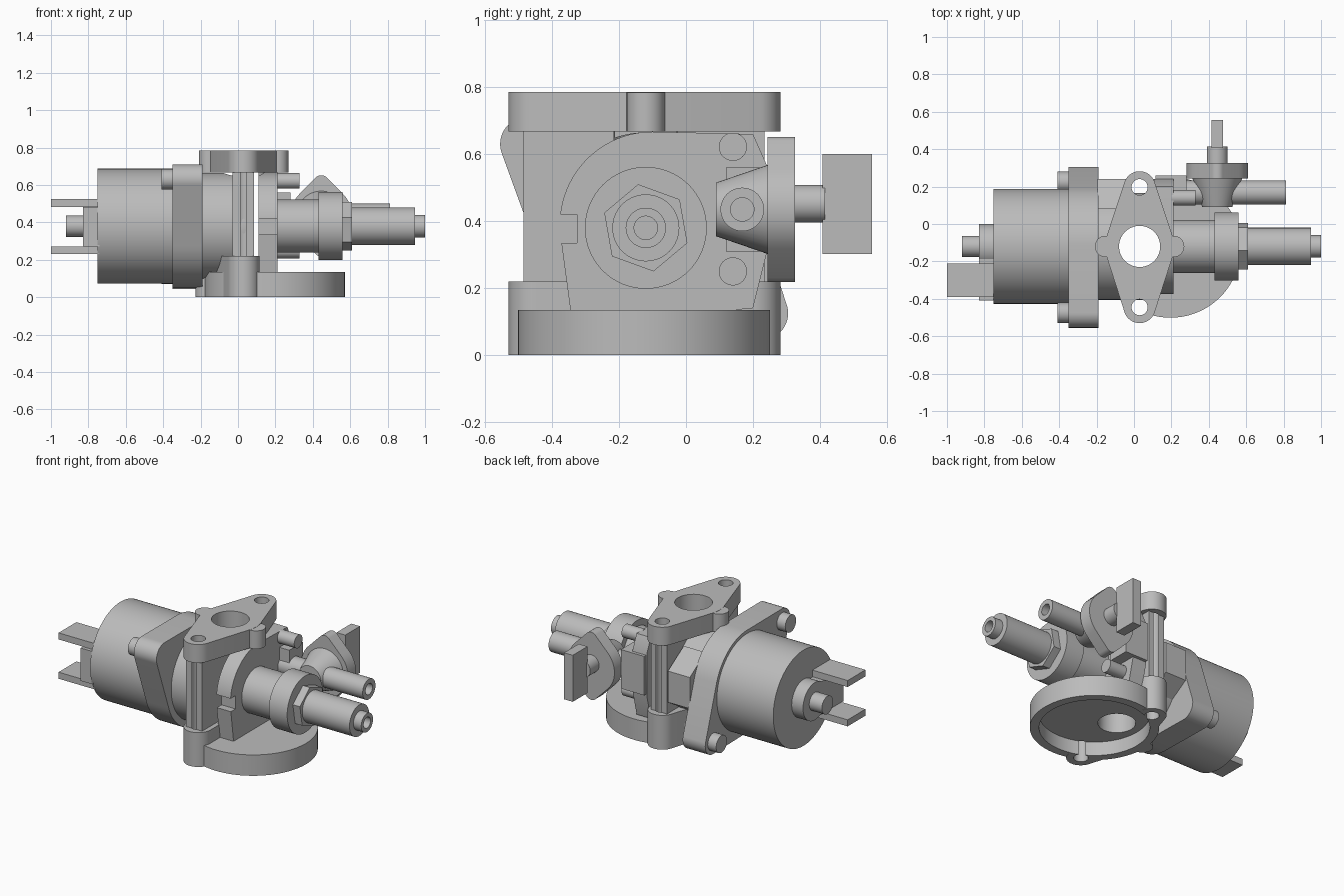
import bpy, bmesh, math
from mathutils import geometry, Vector

cube = bpy.data.objects.get("Cube")
if cube:
    bpy.data.objects.remove(cube, do_unlink=True)

metal = bpy.data.materials.new("cast_grey")
metal.use_nodes = True
grey = (0.5, 0.5, 0.5, 1)
metal.diffuse_color = grey
metal.node_tree.nodes["Principled BSDF"].inputs["Base Color"].default_value = grey

AY, AZ = -0.12, 0.38          # main shaft axis
BX = 0.03                     # vertical bore x


def circle(a, b, r, n=48, turn=0.0):
    return [(a + r * math.cos(turn + math.tau * i / n),
             b + r * math.sin(turn + math.tau * i / n)) for i in range(n)]


def rect(a0, a1, b0, b1):
    return [(a0, b0), (a1, b0), (a1, b1), (a0, b1)]


def hull(*groups):
    pts = [Vector(p) for g in groups for p in g]
    return [tuple(pts[i]) for i in geometry.convex_hull_2d(pts)]


def place(axis, a, b, t):
    return {"x": (t, a, b), "y": (a, t, b), "z": (a, b, t)}[axis]


def loft(name, axis, lower, upper, lo, hi):
    """Solid between two outlines lying across the given axis."""
    bm = bmesh.new()
    low = [bm.verts.new(place(axis, a, b, lo)) for a, b in lower]
    top = [bm.verts.new(place(axis, a, b, hi)) for a, b in upper]
    n = len(low)
    bm.faces.new(low)
    bm.faces.new(top)
    for i in range(n):
        j = (i + 1) % n
        bm.faces.new((low[i], low[j], top[j], top[i]))
    bmesh.ops.recalc_face_normals(bm, faces=bm.faces)
    mesh = bpy.data.meshes.new(name)
    bm.to_mesh(mesh)
    bm.free()
    mesh.materials.append(metal)
    ob = bpy.data.objects.new(name, mesh)
    bpy.context.collection.objects.link(ob)
    return ob


def prism(name, axis, outline, lo, hi):
    return loft(name, axis, outline, outline, lo, hi)


def select(ob):
    bpy.ops.object.select_all(action="DESELECT")
    ob.select_set(True)
    bpy.context.view_layer.objects.active = ob


def cut(targets, axis, outline, lo, hi):
    """Remove a prism from each target."""
    cutter = prism("cutter", axis, outline, lo, hi)
    cutter.hide_render = True
    for ob in targets:
        select(ob)
        mod = ob.modifiers.new("cut", "BOOLEAN")
        mod.operation, mod.solver, mod.object = "DIFFERENCE", "EXACT", cutter
        bpy.ops.object.modifier_apply(modifier=mod.name)
    bpy.data.objects.remove(cutter, do_unlink=True)


# Round parts along the main shaft
def shaft(name, x0, x1, r, n=64):
    return prism(name, "x", circle(AY, AZ, r, n), x0, x1)


shaft("drum", -0.75, -0.34, 0.307, 96)
shaft("drum_boss", -0.83, -0.74, 0.12)
shaft("drum_nub", -0.92, -0.82, 0.057)
prism("terminal_block", "x", rect(-0.41, AY, 0.27, 0.48), -0.83, -0.74)
for side, z in (("lower", 0.23), ("upper", 0.482)):
    prism(side + "_terminal", "x", rect(-0.39, -0.21, z, z + 0.042), -1.0, -0.74)

barrel = shaft("barrel", -0.2, 0.08, 0.285, 96)
shaft("outlet_neck", 0.2, 0.44, 0.142)
shaft("outlet_collar", 0.43, 0.56, 0.182)
prism("outlet_nut", "x", circle(AY, AZ, 0.132, 6, math.radians(40)), 0.55, 0.61)
pipe = shaft("outlet_pipe", 0.6, 0.945, 0.1)
tip = shaft("outlet_tip", 0.93, 1.0, 0.06)
cut([pipe, tip], "x", circle(AY, AZ, 0.035, 32), 0.7, 1.1)

# Slanted drum flange with two screws
ears = [(-0.475, 0.63), (0.225, 0.125)]
prism("drum_flange", "x",
      hull(circle(AY, AZ, 0.328, 96), *[circle(a, b, 0.08) for a, b in ears]), -0.35, -0.19)
for i, (a, b) in enumerate(ears):
    prism(f"flange_screw_{i + 1}", "x", circle(a, b, 0.055, 32), -0.41, -0.34)

# Rear wedge block on the barrel
loft("rear_block", "y", rect(-0.195, -0.04, 0.2, 0.6), rect(-0.195, -0.04, 0.3, 0.5), 0.08, 0.24)

# Top mounting flange, with side knobs
ear_y = (-0.445, 0.197)
ear_rings = [circle(BX, y, 0.085) for y in ear_y]
top_parts = [prism("top_flange", "z", hull(circle(BX, AY, 0.185), *ear_rings), 0.667, 0.785)]
for side, x in (("left", 0.212), ("right", -0.152)):
    top_parts.append(prism(side + "_knob", "z", circle(x, AY, 0.057, 32), 0.668, 0.784))

# Lower flange, float bowl and the column between the flanges
foot = prism("lower_flange", "z", hull(circle(-0.03, AY, 0.125), *ear_rings), 0.0, 0.22)
knob = prism("lower_knob", "z", circle(-0.165, AY, 0.062, 32), 0.001, 0.2)
bowl = prism("bowl", "z", circle(0.195, -0.125, 0.376, 96), 0.001, 0.135)
column = prism("column", "z", rect(-0.03, 0.085, -0.485, 0.235), 0.2, 0.68)

# Side plate with notch
plate = prism("side_plate", "x",
              hull(circle(-0.1, 0.39, 0.277, 96),
                   [(0.2, 0.66), (0.24, 0.57), (0.24, 0.3), (0.2, 0.14), (-0.345, 0.134)]),
              0.11, 0.21)
cut([plate], "x", rect(-0.5, -0.325, 0.335, 0.42), 0.0, 0.3)
prism("plate_block", "x", rect(0.12, 0.26, 0.31, 0.56), 0.115, 0.28)
for side, z in (("lower", 0.25), ("upper", 0.622)):
    prism(side + "_plate_screw", "x", circle(0.14, z, 0.042, 32), 0.2, 0.33)

# Bowl hollow, throat and bolt holes
cut([bowl, foot, knob], "z", circle(0.195, -0.125, 0.322, 96), -0.1, 0.09)
cut([bowl, foot, barrel, column, plate] + top_parts, "z", circle(BX, AY, 0.11, 64), -0.2, 1.0)
for y in ear_y:
    cut([bowl, foot, column, top_parts[0]], "z", circle(BX, y, 0.043, 32), -0.2, 1.0)

# Fuel tap: cone, diamond plate, stem and handle
TX, TZ = 0.445, 0.435
loft("tap_cone", "y", circle(TX, TZ, 0.08), circle(TX, TZ, 0.135), 0.09, 0.25)
prism("tap_plate", "y",
      hull(circle(TX, TZ, 0.165), circle(TX, TZ + 0.175, 0.042), circle(TX, TZ - 0.175, 0.042)),
      0.243, 0.325)
prism("tap_stem", "y", circle(TX, 0.452, 0.056), 0.32, 0.415)
prism("tap_handle", "y", rect(0.414, 0.476, 0.302, 0.6), 0.407, 0.556)
tube = prism("fuel_tube", "x", circle(0.168, TZ, 0.065), 0.2, 0.812)
cut([tube], "x", circle(0.168, TZ, 0.035, 32), 0.6, 0.9)

for ob in bpy.context.collection.objects:
    if ob.type == "MESH" and ob.data.materials and ob.data.materials[0] == metal:
        select(ob)
        bpy.ops.object.shade_smooth_by_angle(angle=math.radians(30))
